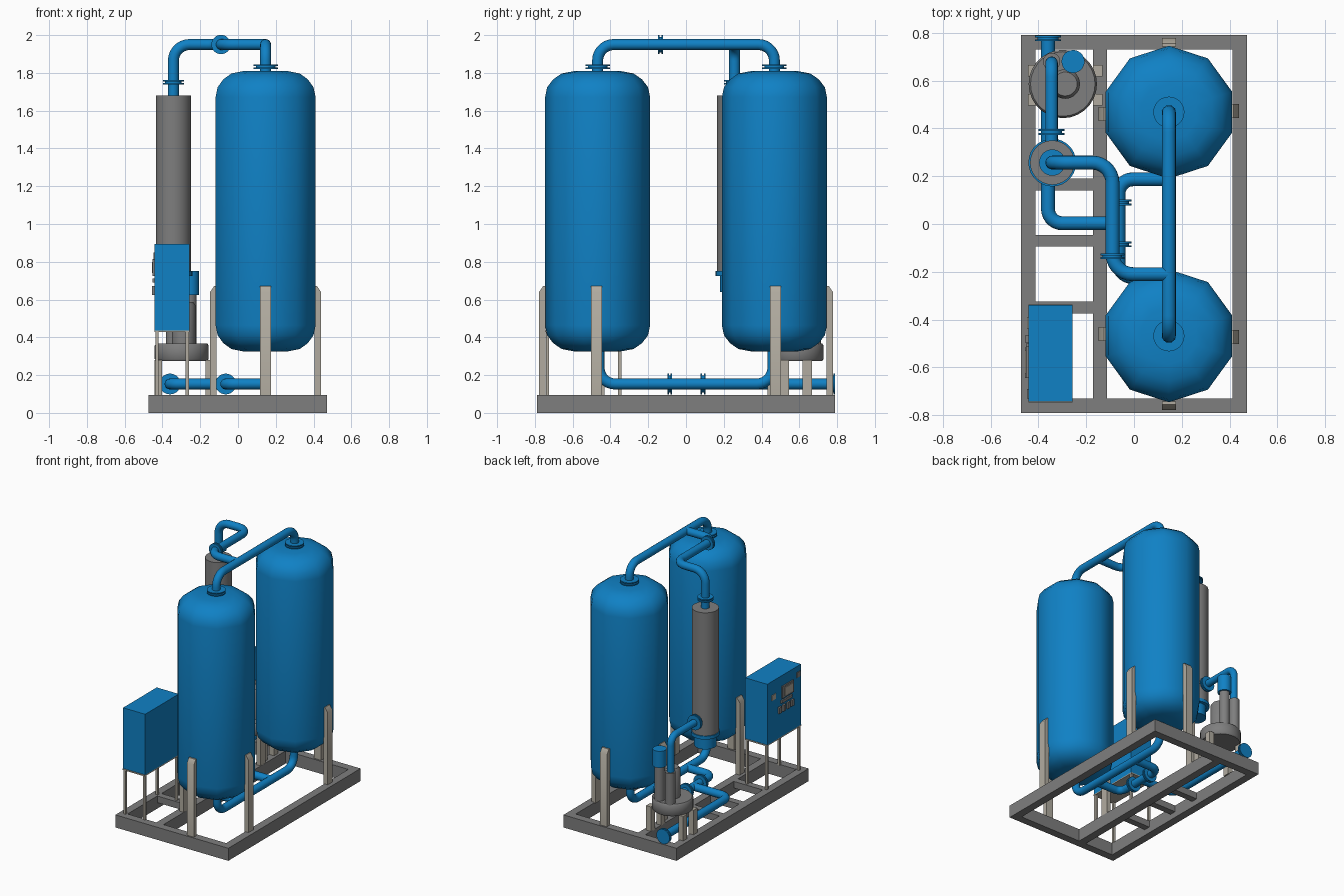
import bpy, bmesh, math
from mathutils import Vector

if "Cube" in bpy.data.objects:
    bpy.data.objects.remove(bpy.data.objects["Cube"])


def material(name, rgb):
    m = bpy.data.materials.new(name)
    m.diffuse_color = (*rgb, 1)
    m.use_nodes = True
    m.node_tree.nodes["Principled BSDF"].inputs["Base Color"].default_value = m.diffuse_color
    return m


BLUE = material("blue_paint", (0.005, 0.22, 0.56))
GREY = material("steel_grey", (0.21, 0.21, 0.21))
BEIGE = material("beige_metal", (0.44, 0.41, 0.35))


def finish(name, bm, mat):
    bmesh.ops.recalc_face_normals(bm, faces=bm.faces)
    me = bpy.data.meshes.new(name)
    bm.to_mesh(me)
    bm.free()
    me.materials.append(mat)
    me.shade_smooth()
    me.set_sharp_from_angle(angle=math.radians(42))
    ob = bpy.data.objects.new(name, me)
    bpy.context.collection.objects.link(ob)
    return ob


def box(name, x, y, z, mat):
    """Box from (min, max) ranges."""
    bm = bmesh.new()
    bmesh.ops.create_cube(bm, size=1)
    for v in bm.verts:
        v.co = [r[0] + (c + 0.5) * (r[1] - r[0]) for c, r in zip(v.co, (x, y, z))]
    return finish(name, bm, mat)


def lathe(name, centre, profile, mat, sides=28, axis="Z"):
    """Capped solid of revolution from (radius, height) points."""
    bm = bmesh.new()
    rings = []
    for r, h in profile:
        ring = []
        for i in range(sides):
            a = math.pi / 2 + math.tau * i / sides
            u, w = r * math.cos(a), r * math.sin(a)
            p = {"X": (h, u, w), "Y": (u, h, w), "Z": (u, w, h)}[axis]
            ring.append(bm.verts.new(Vector(centre) + Vector(p)))
        rings.append(ring)
    for a, b in zip(rings, rings[1:]):
        for i in range(sides):
            j = (i + 1) % sides
            bm.faces.new((a[i], a[j], b[j], b[i]))
    bm.faces.new(rings[0])
    bm.faces.new(rings[-1])
    return finish(name, bm, mat)


def cyl(name, x, y, r, z0, z1, mat):
    return lathe(name, (x, y, 0), [(r, z0), (r, z1)], mat)


def flange(name, centre, axis, r=0.055):
    """Pair of bolted discs with a narrower gasket between."""
    lathe(name, centre, [(r, -0.012), (r, -0.004), (r * .8, -0.004), (r * .8, 0.004),
                         (r, 0.004), (r, 0.012)], BLUE, axis=axis)


def pipe(name, corners, r=0.029, bend=0.085, steps=7):
    """Round pipe through corner points with filleted bends."""
    c = [Vector(p) for p in corners]
    pts = [c[0]]
    for a, b, d in zip(c, c[1:], c[2:]):
        u, w = (a - b).normalized(), (d - b).normalized()
        o = b + (u + w) * bend
        for i in range(steps + 1):
            t = math.pi / 2 * i / steps
            pts.append(o - w * bend * math.cos(t) - u * bend * math.sin(t))
    pts.append(c[-1])
    cu = bpy.data.curves.new(name, "CURVE")
    cu.dimensions = "3D"
    cu.bevel_depth, cu.bevel_resolution, cu.use_fill_caps = r, 6, True
    s = cu.splines.new("POLY")
    s.points.add(len(pts) - 1)
    for p, q in zip(s.points, pts):
        p.co = (*q, 1)
    s.use_smooth = True
    cu.materials.append(BLUE)
    ob = bpy.data.objects.new(name, cu)
    bpy.context.collection.objects.link(ob)


def tank_leg(name, x, y, dx, dy):
    """Upright with sloped top, leaning outwards along (dx, dy)."""
    bm = bmesh.new()
    prof = [(0, 0.09), (0.035, 0.09), (0.035, 0.64), (0.012, 0.673), (0, 0.673)]
    loops = [[bm.verts.new((x + dx * d - dy * s, y + dy * d + dx * s, z)) for d, z in prof]
             for s in (-0.029, 0.029)]
    bm.faces.new(loops[0])
    bm.faces.new(loops[1])
    for i in range(5):
        j = (i + 1) % 5
        bm.faces.new((loops[0][i], loops[0][j], loops[1][j], loops[1][i]))
    finish(name, bm, BEIGE)


# Base frame
H = (0, 0.095)
for n, x0, x1 in (("left", -0.473, -0.413), ("middle", -0.172, -0.112), ("right", 0.412, 0.472)):
    box(f"frame_{n}_beam", (x0, x1), (-0.73, 0.73), H, GREY)
for n, y0 in (("front", -0.79), ("rear", 0.73)):
    box(f"frame_{n}_beam", (-0.473, 0.472), (y0, y0 + 0.06), H, GREY)
for i, y in enumerate((-0.35, -0.07, 0.165)):
    box(f"frame_cross_beam_{i}", (-0.413, -0.172), (y - 0.025, y + 0.025), (0.045, 0.095), GREY)

# Two ten-sided tanks with three legs each
TX, TY = 0.146, 0.468
curve = [(0.12, 0), (0.19, 0.013), (0.235, 0.044), (0.267, 0.086), (0.278, 0.138)]
prof = [(r, 0.325 + h) for r, h in curve] + [(r, 1.81 - h) for r, h in reversed(curve)]
for n, s in (("front", -1), ("rear", 1)):
    lathe(f"{n}_tank", (TX, s * TY, 0), prof, BLUE, sides=10)
    flange(f"{n}_tank_top_flange", (TX, s * TY, 1.832), "Z", 0.065)
    tank_leg(f"{n}_tank_outer_leg", TX, s * 0.743, 0, s)
    tank_leg(f"{n}_tank_right_leg", 0.405, s * 0.473, 1, 0)
    tank_leg(f"{n}_tank_left_leg", -0.113, s * 0.46, -1, 0)

# Top pipework
ZT = 1.95
pipe("top_tank_pipe", [(TX, -TY, 1.8), (TX, -TY, ZT), (TX, TY, ZT), (TX, TY, 1.8)])
HX, HY = -0.342, 0.257
pipe("heater_outlet_pipe", [(HX, HY, 1.66), (HX, HY, ZT), (-0.09, HY, ZT),
                            (-0.09, -0.21, ZT), (TX, -0.21, ZT)])
flange("heater_outlet_flange", (HX, HY, 1.75), "Z")
flange("top_pipe_flange", (-0.09, -0.135, ZT), "Y", 0.051)

# Bottom pipework
ZB = 0.153
pipe("bottom_tank_pipe", [(TX, -0.46, 0.34), (TX, -0.46, ZB), (TX, 0.46, ZB), (TX, 0.46, 0.34)])
pipe("bottom_bypass_pipe", [(TX, 0.187, ZB), (-0.065, 0.187, ZB), (-0.065, -0.222, ZB),
                            (TX, -0.222, ZB)], bend=0.06)
pipe("inlet_pipe", [(-0.065, 0.003, ZB), (-0.36, 0.003, ZB), (-0.36, 0.78, ZB)], bend=0.06)
for i, (x, y) in enumerate(((-0.065, 0.09), (-0.065, -0.085), (-0.36, 0.777))):
    flange(f"bottom_flange_{i}", (x, y, ZB), "Y")

# Heater column
cyl("heater_body", HX, HY, 0.093, 0.75, 1.68, GREY)
cyl("heater_bottom_flange", HX, HY, 0.1, 0.725, 0.75, BLUE)
cyl("heater_bottom_cap", HX, HY, 0.077, 0.64, 0.725, BLUE)
pipe("heater_inlet_pipe", [(-0.345, 0.3, 0.86), (-0.345, 0.675, 0.86), (-0.345, 0.675, 0.58)],
     r=0.026, bend=0.06)
flange("heater_inlet_flange", (-0.345, 0.385, 0.86), "Y")

# Blower on its stand
BX, BY = -0.298, 0.586
lathe("blower_housing", (BX, BY, 0), [(0.135, 0.275), (0.143, 0.285), (0.143, 0.357),
                                      (0.135, 0.367)], GREY)
lathe("blower_motor", (BX + 0.01, BY, 0), [(0.062, 0.36), (0.062, 0.57), (0.05, 0.588)], GREY)
for n, x, top in (("outlet", -0.345, 0.6), ("inlet", -0.255, 0.63)):
    cyl(f"blower_{n}_silencer", x, 0.68, 0.036, 0.3, top, GREY)
cyl("blower_air_filter", -0.255, 0.68, 0.048, 0.625, 0.75, BLUE)
for i, x in enumerate((-0.443, -0.172)):
    for j, y in enumerate((0.52, 0.642)):
        box(f"blower_leg_{i}_{j}", (x, x + 0.04), (y - 0.024, y + 0.024), (0.09, 0.28), BEIGE)

# Control cabinet on thin legs
box("cabinet", (-0.442, -0.257), (-0.742, -0.34), (0.435, 0.895), BLUE)
box("cabinet_base_plate", (-0.442, -0.257), (-0.748, -0.336), (0.427, 0.436), BEIGE)
for i, x in enumerate((-0.438, -0.277)):
    for j, y in enumerate((-0.742, -0.36)):
        box(f"cabinet_leg_{i}_{j}", (x, x + 0.018), (y, y + 0.018), (0.09, 0.43), BEIGE)

# Control panel details on the left face
box("panel_display_frame", (-0.452, -0.442), (-0.645, -0.51), (0.725, 0.815), GREY)
box("panel_display", (-0.456, -0.45), (-0.625, -0.53), (0.74, 0.8), BEIGE)
box("panel_button_strip", (-0.452, -0.442), (-0.63, -0.5), (0.69, 0.712), GREY)
for i in range(4):
    y = -0.645 + 0.05 * i
    box(f"panel_switch_{i}", (-0.456, -0.442), (y, y + 0.028), (0.625, 0.672), GREY)
box("cabinet_latch_plate", (-0.447, -0.442), (-0.44, -0.39), (0.75, 0.79), BEIGE)
box("cabinet_corner_plate", (-0.447, -0.442), (-0.73, -0.69), (0.81, 0.85), GREY)
